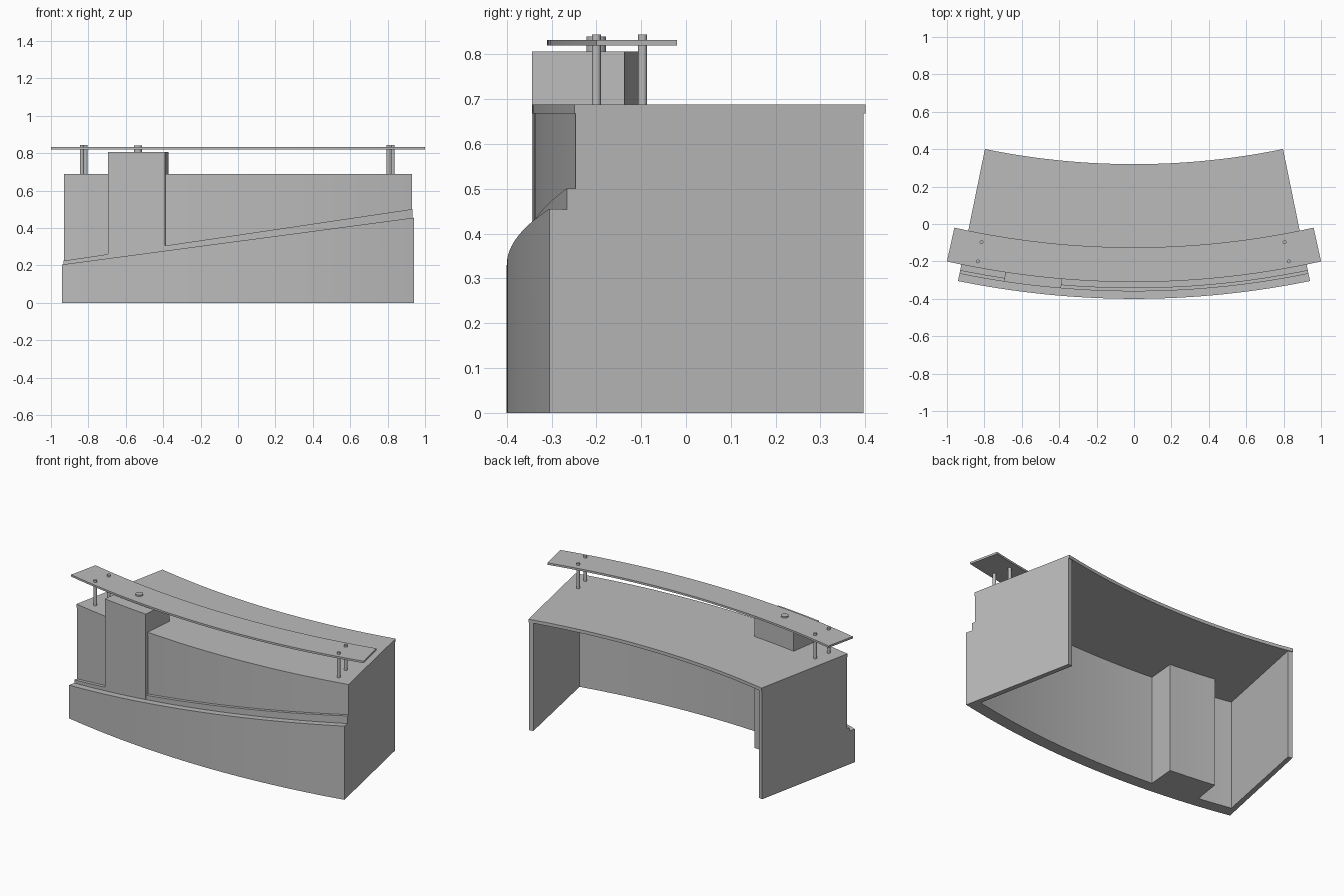
import bpy, bmesh, math

cube = bpy.data.objects.get("Cube")
if cube:
    bpy.data.objects.remove(cube, do_unlink=True)

CY = 4.3          # centre of all the concentric arcs
HALF = 0.2016     # half angle of the desk

grey = bpy.data.materials.new("warm_grey")
grey.use_nodes = True
color = (0.5, 0.5, 0.5, 1)
grey.diffuse_color = color
grey.node_tree.nodes["Principled BSDF"].inputs["Base Color"].default_value = color


def finish(name, bm):
    bmesh.ops.recalc_face_normals(bm, faces=bm.faces)
    mesh = bpy.data.meshes.new(name)
    bm.to_mesh(mesh)
    bm.free()
    mesh.materials.append(grey)
    obj = bpy.data.objects.new(name, mesh)
    bpy.context.collection.objects.link(obj)
    bpy.ops.object.select_all(action='DESELECT')
    obj.select_set(True)
    bpy.context.view_layer.objects.active = obj
    bpy.ops.object.shade_smooth_by_angle(angle=math.radians(30))
    return obj


def arc_slab(name, r_in, r_out, a0, a1, z0, top, segs=32):
    """Curved slab; top is a height or a height function of x."""
    height = top if callable(top) else lambda x: top
    bm = bmesh.new()
    rings = []
    for i in range(segs + 1):
        a = a0 + (a1 - a0) * i / segs
        ring = []
        for r, upper in ((r_in, 0), (r_out, 0), (r_out, 1), (r_in, 1)):
            x, y = r * math.sin(a), CY - r * math.cos(a)
            ring.append(bm.verts.new((x, y, height(x) if upper else z0)))
        rings.append(ring)
    for p, q in zip(rings, rings[1:]):
        for k in range(4):
            n = (k + 1) % 4
            bm.faces.new((p[k], p[n], q[n], q[k]))
    bm.faces.new(rings[0])
    bm.faces.new(rings[-1])
    return finish(name, bm)


def post(name, x, y, radius, z0, z1):
    bm = bmesh.new()
    bmesh.ops.create_cone(bm, cap_ends=True, segments=24, radius1=radius,
                          radius2=radius, depth=z1 - z0)
    bmesh.ops.translate(bm, verts=bm.verts, vec=(x, y, (z0 + z1) / 2))
    return finish(name, bm)


# Stepped front with rising ledges
arc_slab("front_lower_panel", 4.66, 4.70, -HALF, HALF, 0, lambda x: 0.33 + 0.133 * x)
arc_slab("front_middle_band", 4.64, 4.66, -HALF, HALF, 0, lambda x: 0.363 + 0.148 * x)
arc_slab("front_upper_wall", 4.625, 4.64, -HALF, HALF, 0, 0.668)

# End panels
for side, s in (("left", 1), ("right", -1)):
    arc_slab(side + "_end_panel", 3.985, 4.625, s * (HALF - 0.007), s * HALF, 0, 0.668, 1)

# Worktop and raised counter shelf
arc_slab("worktop", 3.98, 4.643, -HALF, HALF, 0.668, 0.688)
arc_slab("counter_shelf", 4.425, 4.61, -0.2187, 0.2187, 0.82, 0.832)

# Pillar through the worktop, with the round pin that carries the shelf
arc_slab("pillar", 4.453, 4.66, -0.1497, -0.0838, 0, 0.806, 8)
post("pillar_pin", -0.535, -0.2, 0.022, 0.80, 0.84)

# Shelf posts
for row, y, xs in (("front", -0.2, (-0.835, 0.828)), ("rear", -0.097, (-0.815, 0.805))):
    for side, x in zip(("right", "left"), xs):
        post(f"{row}_{side}_shelf_post", x, y, 0.01, 0.688, 0.844)
